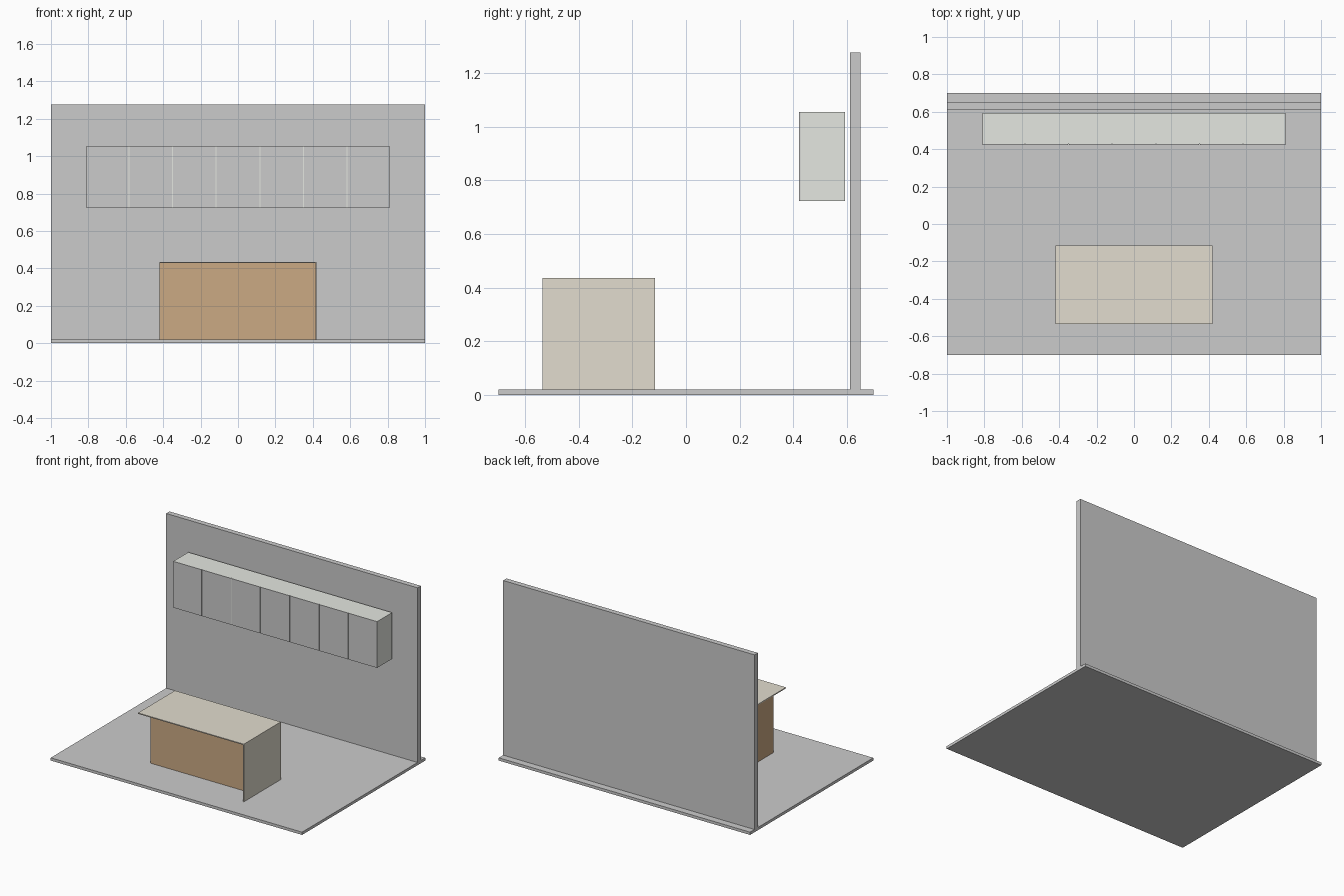
import bpy

if "Cube" in bpy.data.objects:
    bpy.data.objects.remove(bpy.data.objects["Cube"])


def material(name, rgb):
    mat = bpy.data.materials.new(name)
    mat.diffuse_color = (*rgb, 1)
    mat.use_nodes = True
    mat.node_tree.nodes["Principled BSDF"].inputs["Base Color"].default_value = mat.diffuse_color
    return mat


def box(name, x, y, z, mat=None):
    """Box from (min, max) ranges on each axis."""
    verts = [(a, b, c) for a in x for b in y for c in z]
    faces = [(0, 1, 3, 2), (4, 6, 7, 5), (0, 4, 5, 1),
             (2, 3, 7, 6), (0, 2, 6, 4), (1, 5, 7, 3)]
    mesh = bpy.data.meshes.new(name)
    mesh.from_pydata(verts, [], faces)
    obj = bpy.data.objects.new(name, mesh)
    bpy.context.collection.objects.link(obj)
    if mat:
        mesh.materials.append(mat)
    return obj


wood = material("wood", (0.60, 0.40, 0.23))
stone = material("stone", (0.76, 0.72, 0.62))
carcass = material("cabinet_paint", (0.78, 0.80, 0.75))
door_paint = material("door_paint", (0.62, 0.62, 0.64))

# Room shell
FLOOR = 0.02
box("floor", (-1, 1), (-0.7, 0.7), (0, FLOOR))
box("back_wall", (-1, 1), (0.612, 0.65), (FLOOR, 1.276))

# Island: wooden body set back under a stone top with one waterfall side
W, TOP, T = 0.421, 0.435, 0.007
FRONT, BACK = -0.535, -0.115
box("island_body", (-W, W - T), (-0.395, BACK), (FLOOR, TOP - T), wood)
box("island_worktop", (-W, W - T), (FRONT, BACK), (TOP - T, TOP), stone)
box("island_side_panel", (W - T, W), (FRONT, BACK), (FLOOR, TOP), stone)

# Wall cabinets: one long carcass with seven flat doors
HALF, GAP, DOORS, PITCH = 0.811, 0.005, 7, 0.2335
Z = (0.722, 1.055)
box("wall_cabinet_body", (-HALF, HALF), (0.427, 0.593), Z, carcass)
seams = [(i - DOORS / 2) * PITCH for i in range(1, DOORS)]
lefts = [-HALF] + [s + GAP / 2 for s in seams]
rights = [s - GAP / 2 for s in seams] + [HALF]
for i, span in enumerate(zip(lefts, rights), 1):
    box(f"cabinet_door_{i}", span, (0.422, 0.427), Z, door_paint)
